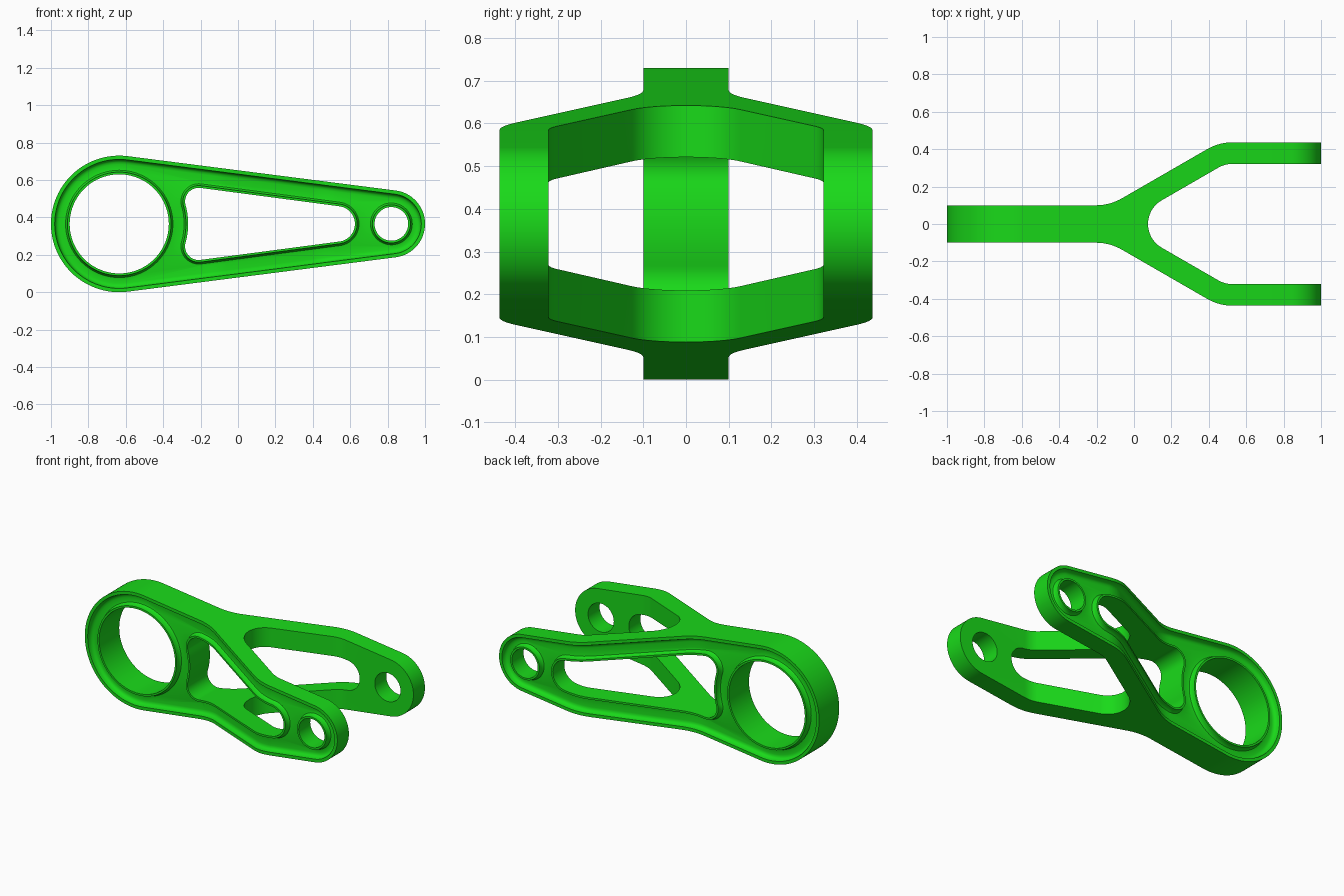
import bpy, bmesh
from math import sin, cos, acos, atan2, pi, hypot, radians

if "Cube" in bpy.data.objects:
    bpy.data.objects.remove(bpy.data.objects["Cube"])

ZC = 0.365                       # height of the symmetry axis
BIG, SMALL = (-0.635, ZC), (0.82, ZC)
INNER = 10.0                     # temporary y tag of the inner face


def arc(c, r, a0, a1, n):
    return [(c[0] + r * cos(a0 + (a1 - a0) * i / n),
             c[1] + r * sin(a0 + (a1 - a0) * i / n)) for i in range(n + 1)]


# Front-view loops; 'o' is the offset into the pocket
def outline(o):
    R, r = 0.365, 0.18
    a = acos((R - r) / (SMALL[0] - BIG[0]))
    return arc(SMALL, r - o, -a, a, 40) + arc(BIG, R - o, a, 2 * pi - a, 72)


def big_hole(o):
    return arc(BIG, 0.265 + o, 0, 2 * pi, 80)[:-1]


def small_hole(o):
    return arc(SMALL, 0.09 + o, 0, 2 * pi, 48)[:-1]


def window(o):
    c1, r1, c2, r2 = (-0.21, 0.485), 0.073, (0.53, ZC), 0.095
    dx, dz = c2[0] - c1[0], c2[1] - c1[1]
    t = atan2(dz, dx) + acos((r1 - r2) / hypot(dx, dz))
    b = atan2(c1[1] - ZC, c1[0] - BIG[0])
    left = hypot(c1[0] - BIG[0], c1[1] - ZC) - r1
    top = arc(c1, r1 + o, t, pi + b, 16)
    low = [(x, 2 * ZC - z) for x, z in reversed(top)]
    return arc(c2, r2 + o, -t, t, 28) + top + arc(BIG, left - o, b, -b, 16)[1:-1] + low


# Top-view profiles of the fork
def bend(p0, p1, p2, n=8):
    return [tuple((1 - t) ** 2 * a + 2 * t * (1 - t) * b + t * t * c
                  for a, b, c in zip(p0, p1, p2)) for t in [i / n for i in range(n + 1)]]


S = 0.577
outer = ([(-2, 0.1)] + bend((-0.205, 0.1), (-0.129, 0.1), (-0.063, 0.1 + 0.066 * S))
         + bend((0.39, 0.437 - 0.065 * S), (0.455, 0.437), (0.53, 0.437)) + [(2, 0.437)])
inner = (arc((0.221, 0), 0.146, pi, pi * 2 / 3, 12)
         + bend((0.45, 0.322 - 0.037 * S), (0.487, 0.322), (0.53, 0.322)) + [(2, 0.322)])
inner[0] = (0.075, 0.0)


def interp(pts, x):
    if x <= pts[0][0] + 1e-5:
        return pts[0][1]
    for (x0, y0), (x1, y1) in zip(pts, pts[1:]):
        if x <= x1:
            return y0 + (y1 - y0) * (x - x0) / (x1 - x0)
    return pts[-1][1]


bm = bmesh.new()


def loop(pts, y):
    vs = [bm.verts.new((x, y, z)) for x, z in pts]
    es = [bm.edges.new((vs[i - 1], vs[i])) for i in range(len(vs))]
    return vs, es


# Rims and lips with rounded pocket walls (offset, depth)
rim = [(0, 0), (0.02, 0), (0.022, 0.016), (0.027, 0.026), (0.035, 0.033), (0.047, 0.035)]
lip = [(0, 0), (0.012, 0), (0.0135, 0.016), (0.017, 0.026), (0.022, 0.033), (0.03, 0.035)]
floor, back = [], []
for shape, steps in ((outline, rim), (big_hole, lip), (small_hole, lip), (window, lip)):
    rings = [loop(shape(0), INNER)] + [loop(shape(o), d) for o, d in steps]
    for (a, _), (b, _) in zip(rings, rings[1:]):
        for i in range(len(a)):
            bm.faces.new((a[i - 1], a[i], b[i], b[i - 1]))
    back += rings[0][1]
    floor += rings[-1][1]
for edges in (floor, back):
    bmesh.ops.triangle_fill(bm, use_beauty=True, edges=edges, normal=(0, -1, 0))

# Slice along x, then bend the plate onto the fork profile
for x in sorted({round(p[0], 5) for p in outer + inner if abs(p[0]) < 1}):
    bmesh.ops.bisect_plane(bm, geom=bm.verts[:] + bm.edges[:] + bm.faces[:],
                           dist=1e-6, plane_co=(x, 0, 0), plane_no=(1, 0, 0))
for v in bm.verts:
    x, y = v.co.x, v.co.y
    v.co.y = -interp(inner, x) if y > 5 else y - interp(outer, x)
mid = [f for f in bm.faces if all(abs(v.co.y) < 1e-4 for v in f.verts)]
bmesh.ops.delete(bm, geom=mid, context='FACES')

# Mirror to the other arm and weld at the middle
copy = bmesh.ops.duplicate(bm, geom=bm.verts[:] + bm.edges[:] + bm.faces[:])
for v in copy["geom"]:
    if isinstance(v, bmesh.types.BMVert):
        v.co.y = -v.co.y
bmesh.ops.remove_doubles(bm, verts=bm.verts[:], dist=1e-4)
bmesh.ops.recalc_face_normals(bm, faces=bm.faces[:])

mesh = bpy.data.meshes.new("fork_link")
bm.to_mesh(mesh)
bm.free()
link = bpy.data.objects.new("fork_link", mesh)
bpy.context.collection.objects.link(link)
mat = bpy.data.materials.new("green")
mat.diffuse_color = (0.01, 0.7, 0.01, 1)
mat.use_nodes = True
mat.node_tree.nodes["Principled BSDF"].inputs["Base Color"].default_value = mat.diffuse_color
mesh.materials.append(mat)
bpy.context.view_layer.objects.active = link
link.select_set(True)
bpy.ops.object.shade_smooth_by_angle(angle=radians(32))
